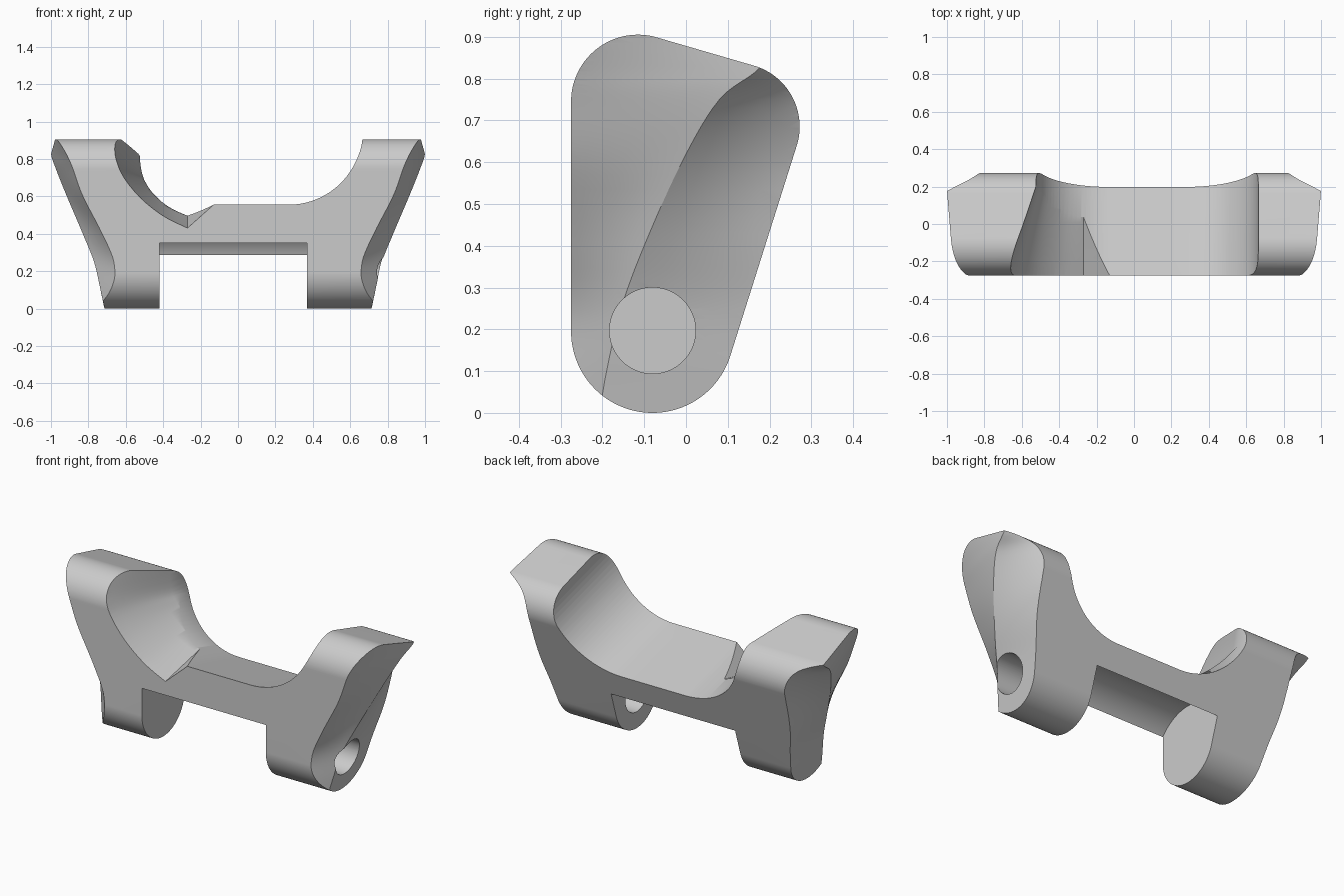
import bpy, bmesh
from math import sin, cos, pi, radians
from mathutils import Vector
from mathutils.geometry import convex_hull_2d

if "Cube" in bpy.data.objects:
    bpy.data.objects.remove(bpy.data.objects["Cube"])

COLOUR = (0.6, 0.6, 0.6, 1)
grey = bpy.data.materials.new("plain grey")
grey.use_nodes = True
grey.diffuse_color = COLOUR
grey.node_tree.nodes["Principled BSDF"].inputs["Base Color"].default_value = COLOUR


def loft(name, sections):
    """Closed solid through matching rings of points."""
    bm = bmesh.new()
    rings = [[bm.verts.new(p) for p in s] for s in sections]
    n = len(rings[0])
    for a, b in zip(rings, rings[1:]):
        for i in range(n):
            j = (i + 1) % n
            bm.faces.new((a[i], a[j], b[j], b[i]))
    bm.faces.new(rings[0])
    bm.faces.new(rings[-1])
    bmesh.ops.triangulate(bm, faces=[f for f in bm.faces if len(f.verts) == 4])
    bmesh.ops.recalc_face_normals(bm, faces=bm.faces)
    mesh = bpy.data.meshes.new(name)
    bm.to_mesh(mesh)
    bm.free()
    mesh.materials.append(grey)
    obj = bpy.data.objects.new(name, mesh)
    bpy.context.collection.objects.link(obj)
    return obj


def arc(cx, cy, r, start, end, n):
    angles = [radians(start + (end - start) * i / n) for i in range(n + 1)]
    return [(cx + r * cos(a), cy + r * sin(a)) for a in angles]


def along_x(name, profile, x0, x1):
    return loft(name, [[(x, y, z) for y, z in profile] for x in (x0, x1)])


def combine(target, tool, operation):
    mod = target.modifiers.new(tool.name, "BOOLEAN")
    mod.operation, mod.object, mod.solver = operation, tool, "EXACT"
    bpy.context.view_layer.objects.active = target
    bpy.ops.object.modifier_apply(modifier=mod.name)
    bpy.data.objects.remove(tool)


def spline(rows, steps):
    """Smooth rows of values with Catmull-Rom interpolation."""
    rows = [Vector(r) for r in rows]
    out = []
    for i in range(len(rows) - 1):
        a, b = rows[max(i - 1, 0)], rows[i]
        c, d = rows[i + 1], rows[min(i + 2, len(rows) - 1)]
        for k in range(steps):
            t = k / steps
            out.append(b + 0.5 * t * ((c - a) + t * ((2 * a - 5 * b + 4 * c - d)
                                                    + t * (3 * (b - c) + d - a))))
    return out + [rows[-1]]


# Body: hull of three round corners, extruded across
corners = [(-0.08, 0.195, 0.195), (-0.115, 0.745, 0.16), (0.12, 0.685, 0.152)]
points = [p for y, z, r in corners for p in arc(y, z, r, 0, 357.5, 143)]
outline = [points[i] for i in convex_hull_2d(points)]
bracket = along_x("hinge_bracket", outline, -1.2, 1.2)

# Flared outer ends: height, front x, ridge x, ridge y, back x
flare = [(-0.02, 0.65, 0.71, -0.21, 0.71), (0.1, 0.65, 0.735, -0.19, 0.735),
         (0.25, 0.655, 0.77, -0.155, 0.76), (0.4, 0.72, 0.83, -0.1, 0.785),
         (0.6, 0.825, 0.915, -0.01, 0.80), (0.75, 0.88, 0.975, 0.08, 0.83),
         (0.83, 0.91, 1.0, 0.18, 0.86), (0.93, 0.95, 1.0, 0.22, 0.9)]
STRIPS = 6
sections = []
for z, front, ridge, ridge_y, back in spline(flare, 6):
    a, b, c = Vector((front, -0.285, z)), Vector((ridge, ridge_y, z)), Vector((back, 0.285, z))
    bulge = max(0, z - 0.5) * 0.15
    side = []
    for k in range(STRIPS):
        t = k / STRIPS
        side.append(a.lerp(b, t) + Vector((bulge * t * (1 - t), 0, 0)))
    side += [b.lerp(c, k / STRIPS) for k in range(STRIPS + 1)]
    sections.append(side + [Vector((-p.x, p.y, p.z)) for p in reversed(side)])
combine(bracket, loft("flare_envelope", sections), "INTERSECT")

# Saddle: wide round channel sloping down to the back
saddle = (arc(-0.13, 0.95, 0.395, 180, 270, 24) + arc(0.27, 0.95, 0.395, 270, 360, 24)
          + [(0.665, 1.4), (-0.525, 1.4)])
rings = [[(x, y, z - 0.27 * (y + 0.275)) for x, z in saddle] for y in (-0.4, 0.4)]
combine(bracket, loft("saddle_cutter", rings), "DIFFERENCE")

# Angled relief widening the saddle toward the front right
front = spline([(-0.27, 0.43), (-0.4, 0.495), (-0.52, 0.59), (-0.61, 0.7), (-0.655, 0.8), (-0.69, 0.92)], 5)
back = spline([(-0.27, 0.55), (-0.36, 0.58), (-0.42, 0.62), (-0.46, 0.66), (-0.49, 0.72), (-0.5, 0.92)], 5)
front += [Vector(p) for p in ((-0.69, 1.2), (-0.1, 1.2), (-0.13, 0.555))]
back += [Vector(p) for p in ((-0.5, 1.2), (-0.1, 1.2), (-0.26, 0.56))]
rings = []
for k in range(9):
    t = k / 8
    ring = [p.lerp(q, t) for p, q in zip(front, back)]
    rings.append([(p.x, -0.276 + 0.566 * t, p.y) for p in ring])
combine(bracket, loft("relief_cutter", rings), "DIFFERENCE")

# Rounded clearance between the feet, and pin hole in the left foot
combine(bracket, along_x("clearance_cutter", arc(-0.08, 0.195, 0.25, 0, 355, 71), -0.42, 0.37), "DIFFERENCE")
combine(bracket, along_x("pin_hole_cutter", arc(-0.08, 0.197, 0.103, 0, 354, 59), 0.3, 1.2), "DIFFERENCE")

# Smooth curved faces, keep hard edges
bpy.ops.object.select_all(action="DESELECT")
bracket.select_set(True)
bpy.context.view_layer.objects.active = bracket
bpy.ops.object.shade_smooth_by_angle(angle=radians(25))
